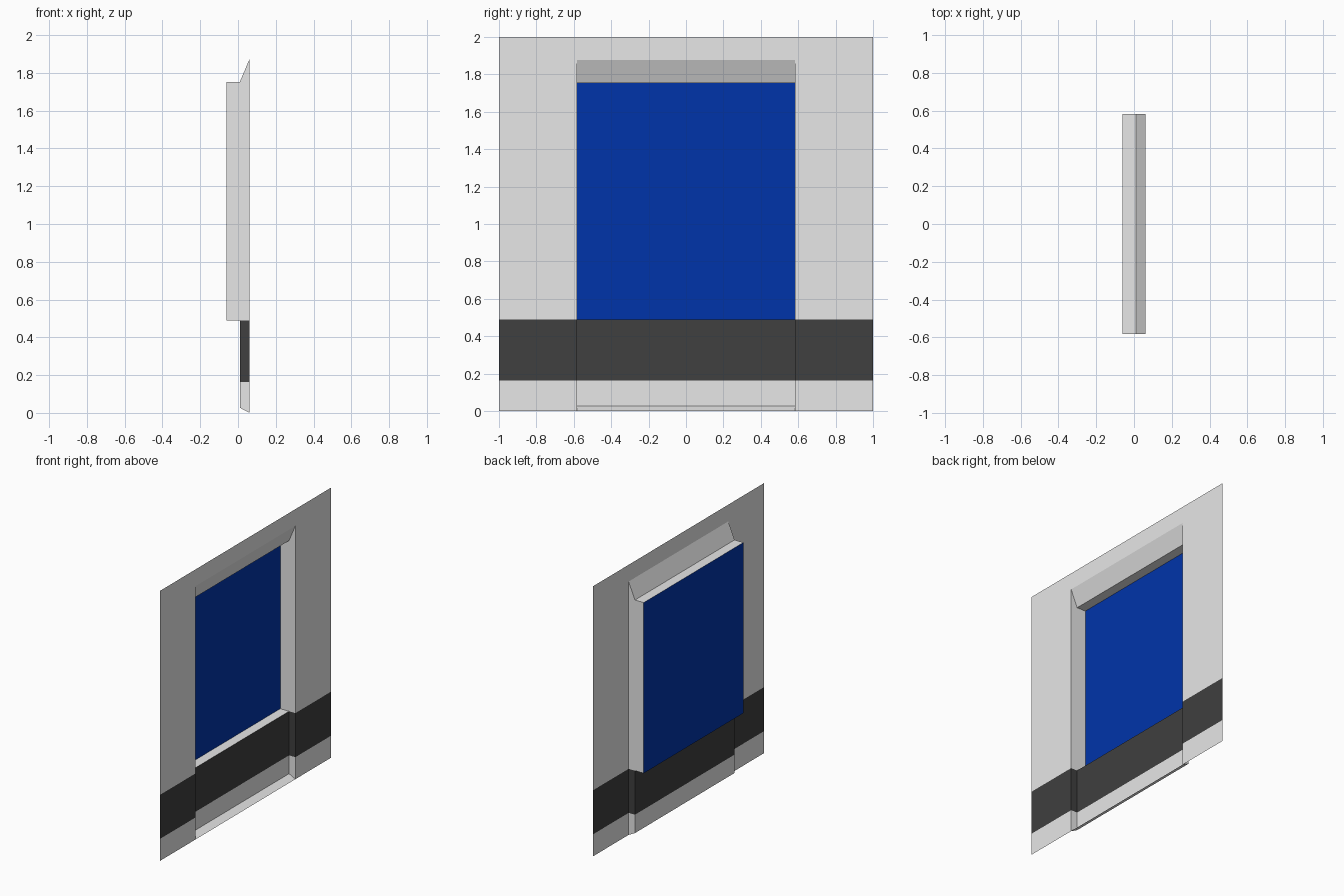
import bpy
import bmesh

cube = bpy.data.objects.get("Cube")
if cube:
    bpy.data.objects.remove(cube, do_unlink=True)


def material(name, rgb):
    mat = bpy.data.materials.new(name)
    mat.use_nodes = True
    mat.diffuse_color = (*rgb, 1)
    mat.node_tree.nodes["Principled BSDF"].inputs["Base Color"].default_value = (*rgb, 1)
    return mat


MATERIALS = [
    material("light grey plaster", (0.8, 0.8, 0.8)),
    material("dark grey band", (0.05, 0.05, 0.05)),
    material("blue glass", (0.0, 0.034, 0.4)),
]
LIGHT, DARK, BLUE = range(3)

FRONT, PANEL, BACK = 0.062, 0.01, -0.062     # depth planes along x
HALF = 0.583                                 # half width of the recess
BAND_LOW, BAND_HIGH = 0.163, 0.489           # dark band heights
HEAD_IN, HEAD_OUT, SILL = 1.753, 1.876, 0.027


def build(name, quads, colour):
    """Make an object from quads, coloured face by face by a rule."""
    bm = bmesh.new()
    for quad in quads:
        bm.faces.new([bm.verts.new(p) for p in quad])
    bmesh.ops.remove_doubles(bm, verts=bm.verts, dist=0.0001)
    for face in bm.faces:
        face.material_index = colour(face.calc_center_median())
    mesh = bpy.data.meshes.new(name)
    bm.to_mesh(mesh)
    bm.free()
    for mat in MATERIALS:
        mesh.materials.append(mat)
    obj = bpy.data.objects.new(name, mesh)
    bpy.context.collection.objects.link(obj)
    return obj


def band_rule(centre):
    return DARK if BAND_LOW < centre.z < BAND_HIGH - 0.001 else LIGHT


def wall_quad(y0, y1, z0, z1):
    return [(FRONT, y0, z0), (FRONT, y1, z0), (FRONT, y1, z1), (FRONT, y0, z1)]


# Thin wall sheet around the opening
levels = [0, BAND_LOW, BAND_HIGH, HEAD_OUT, 2]
wall = [wall_quad(-HALF, HALF, HEAD_OUT, 2)]
for z0, z1 in zip(levels, levels[1:]):
    wall += [wall_quad(-1, -HALF, z0, z1), wall_quad(HALF, 1, z0, z1)]
build("wall", wall, band_rule)

# Recess: a section swept across the opening, from sloped sill to sloped head
section = [(FRONT, 0), (PANEL, SILL), (PANEL, BAND_LOW), (PANEL, BAND_HIGH),
           (BACK, BAND_HIGH), (BACK, HEAD_IN), (PANEL, HEAD_IN), (FRONT, HEAD_OUT)]
sweep = [[(x0, -HALF, z0), (x0, HALF, z0), (x1, HALF, z1), (x1, -HALF, z1)]
         for (x0, z0), (x1, z1) in zip(section, section[1:])]
pane = sweep.pop(4)
build("recess", sweep, band_rule)

# Side reveals closing both ends of the recess
reveals = []
for side in (-HALF, HALF):
    for (x0, z0), (x1, z1) in zip(section, section[1:]):
        if z1 > z0:
            quad = [(FRONT, side, z0), (x0, side, z0), (x1, side, z1), (FRONT, side, z1)]
            reveals.append(list(dict.fromkeys(quad)))
build("side_reveals", reveals, band_rule)

# Double window pane, split down the middle
panes = [[(x, y if y * s > 0 else 0, z) for x, y, z in pane] for s in (-1, 1)]
build("window_panes", panes, lambda centre: BLUE)
